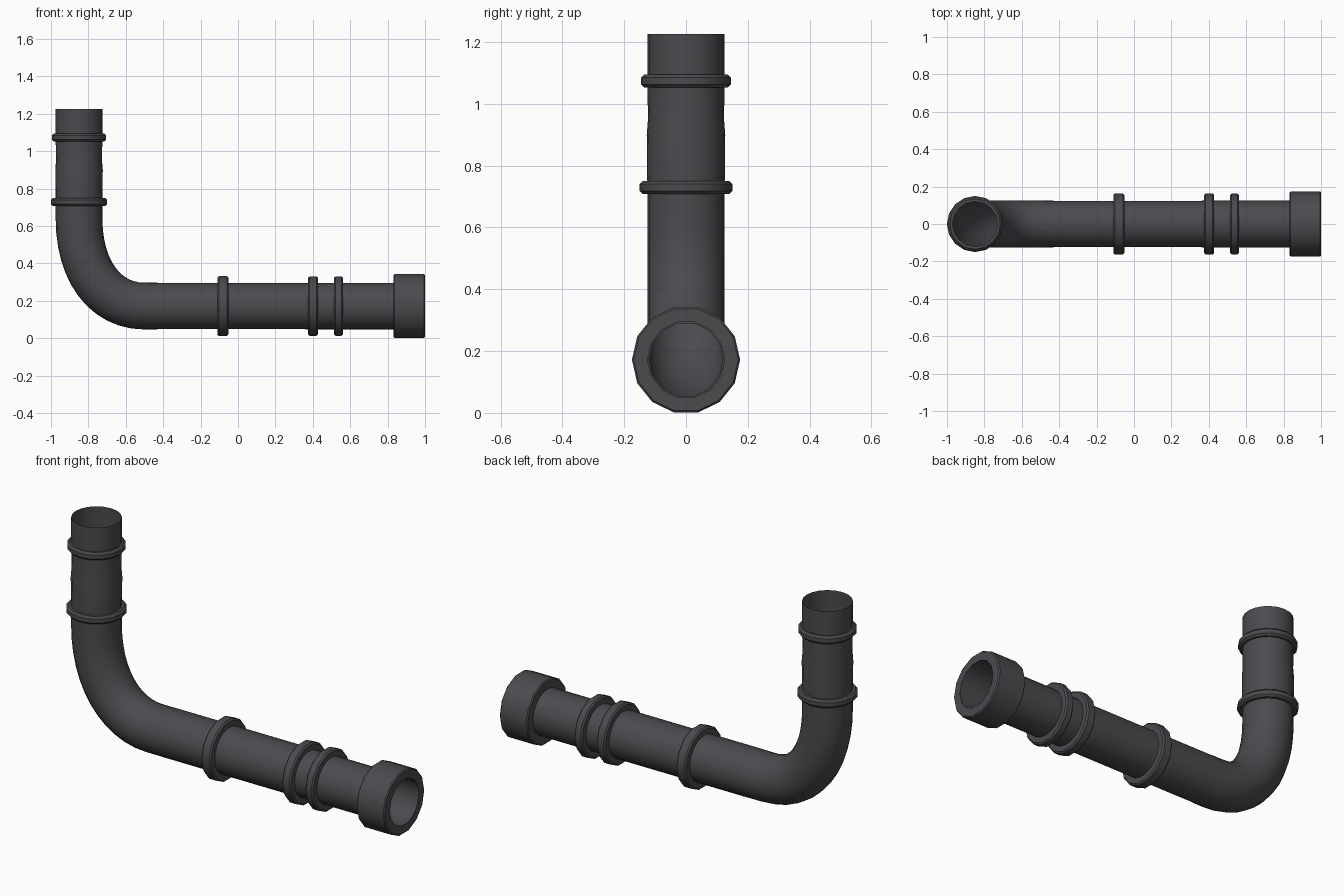
import bpy, bmesh, math
from mathutils import Vector

if "Cube" in bpy.data.objects:
    bpy.data.objects.remove(bpy.data.objects["Cube"])

AXIS_Z = 0.172      # height of the horizontal run
RISER_X = -0.85     # centre of the vertical run
R = 0.125           # pipe radius

dark = bpy.data.materials.new("dark_metal")
dark.diffuse_color = (0.07, 0.068, 0.076, 1)
dark.use_nodes = True
dark.node_tree.nodes["Principled BSDF"].inputs["Base Color"].default_value = dark.diffuse_color


def sweep(name, stations, sides, phase=0.0):
    """Skin circles along stations of (x, z, tangent angle in xz, radius)."""
    bm = bmesh.new()
    rows = []
    for x, z, ang, r in stations:
        n = Vector((-math.sin(ang), 0, math.cos(ang)))
        row = []
        for i in range(sides):
            a = 2 * math.pi * (i + phase) / sides
            p = Vector((x, 0, z)) + Vector((0, r * math.cos(a), 0)) + n * r * math.sin(a)
            row.append(bm.verts.new(p))
        rows.append(row)
    for a, b in zip(rows, rows[1:]):
        for i in range(sides):
            j = (i + 1) % sides
            bm.faces.new((a[i], a[j], b[j], b[i]))
    mesh = bpy.data.meshes.new(name)
    bm.to_mesh(mesh)
    bm.free()
    obj = bpy.data.objects.new(name, mesh)
    bpy.context.collection.objects.link(obj)
    mesh.materials.append(dark)
    bpy.ops.object.select_all(action='DESELECT')
    obj.select_set(True)
    bpy.context.view_layer.objects.active = obj
    bpy.ops.object.shade_smooth_by_angle(angle=math.radians(32))
    return obj


def along_x(profile):
    return [(s, AXIS_Z, 0, r) for s, r in profile]


def along_z(profile):
    return [(RISER_X, s, math.pi / 2, r) for s, r in reversed(profile)][::-1]


def band(a, b, r, bevel=0.008, inner=0.12):
    """Profile of a raised band with softened edges."""
    return [(a, inner), (a, r - bevel), (a + bevel, r),
            (b - bevel, r), (b, r - bevel), (b, inner)]


# Elbow: horizontal stub, bezier bend, vertical run
def bend(t):
    p = [Vector((-0.5, AXIS_Z)), Vector((-0.71, AXIS_Z)),
         Vector((RISER_X, 0.36)), Vector((RISER_X, 0.64))]
    u = 1 - t
    pos = p[0] * u**3 + p[1] * 3 * u * u * t + p[2] * 3 * u * t * t + p[3] * t**3
    d = (p[1] - p[0]) * u * u + (p[2] - p[1]) * 2 * u * t + (p[3] - p[2]) * t * t
    return pos.x, pos.y, math.atan2(d.y, d.x), R

sweep("elbow", [(-0.43, AXIS_Z, math.pi, R)] + [bend(i / 12) for i in range(13)]
      + along_z([(0.73, R)]), 20)

# Vertical run above the elbow, slightly waisted, open at the top
sweep("riser_pipe", along_z([(0.72, R), (0.90, 0.127), (0.95, 0.123),
                             (1.07, R), (1.225, R)]), 20)

# Horizontal run in two overlapping lengths, open at the end
sweep("main_pipe", along_x([(-0.5, 0.1235), (-0.4, R), (0.43, R)]), 20, 0.5)
sweep("end_pipe", along_x([(0.36, 0.1245), (0.999, 0.1245)]), 20)

# Raised bands
for i, (a, b, r) in enumerate([(-0.11, -0.052, 0.164), (0.375, 0.428, 0.163),
                               (0.514, 0.561, 0.163)]):
    sweep(f"main_band_{i + 1}", along_x(band(a, b, r)), 14)
for i, (a, b, r) in enumerate([(0.708, 0.75, 0.150), (1.053, 1.095, 0.145)]):
    sweep(f"riser_band_{i + 1}", along_z(band(a, b, r, 0.01)), 16)

# End coupling with an annular face around the bore
sweep("end_coupling", along_x(band(0.832, 1.0, 0.175, 0.006, 0.1245)), 14)
